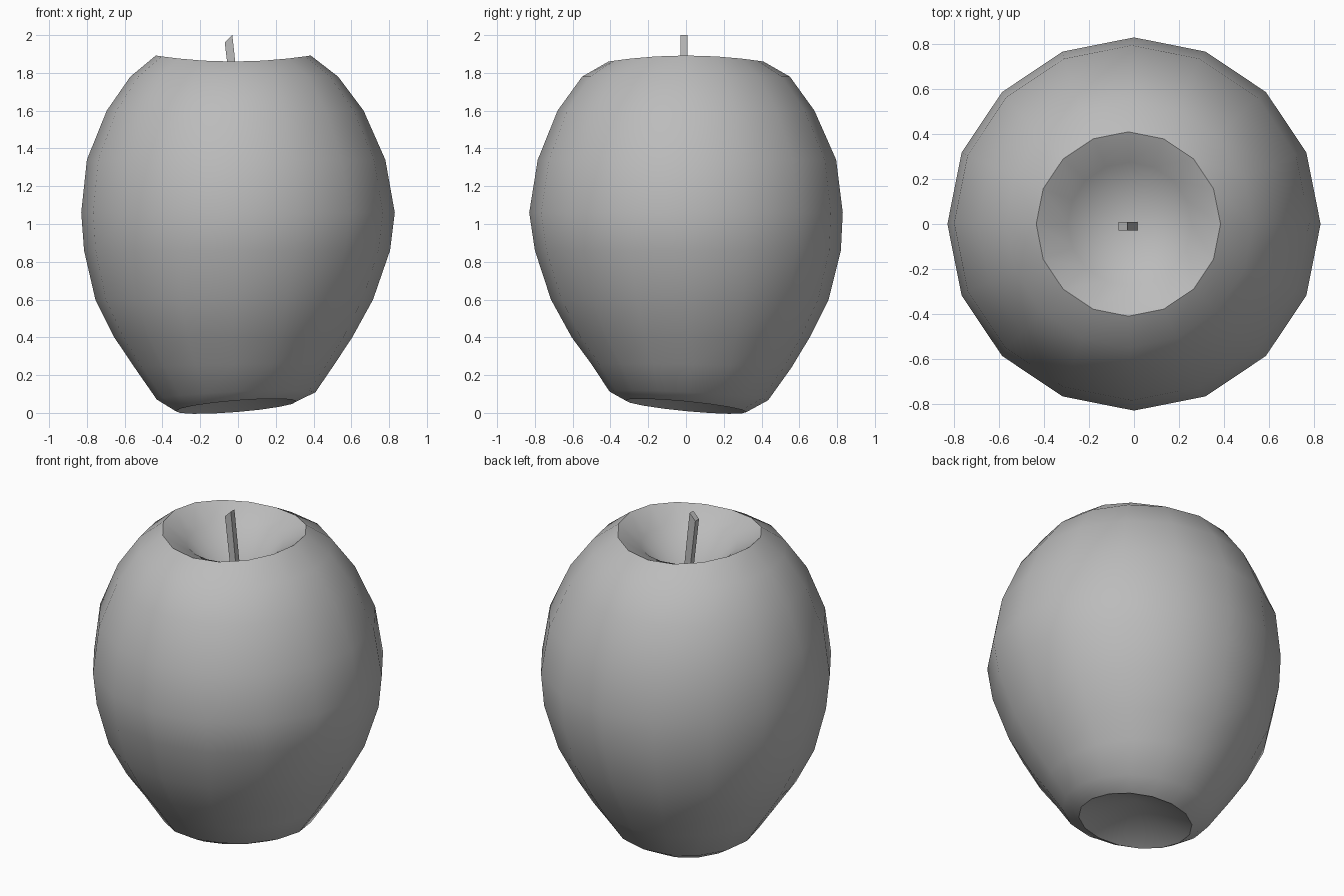
import bpy, bmesh, math
from mathutils import Vector

cube = bpy.data.objects.get("Cube")
if cube:
    bpy.data.objects.remove(cube)

SIDES = 16


def material(name, value):
    mat = bpy.data.materials.new(name)
    mat.use_nodes = True
    colour = (value, value, value, 1)
    mat.diffuse_color = colour
    mat.node_tree.nodes["Principled BSDF"].inputs["Base Color"].default_value = colour
    return mat


grey = material("plain grey", 0.5)


def finish(name, bm, angle):
    bmesh.ops.recalc_face_normals(bm, faces=bm.faces)
    mesh = bpy.data.meshes.new(name)
    bm.to_mesh(mesh)
    bm.free()
    mesh.materials.append(grey)
    obj = bpy.data.objects.new(name, mesh)
    bpy.context.collection.objects.link(obj)
    bpy.ops.object.select_all(action="DESELECT")
    obj.select_set(True)
    bpy.context.view_layer.objects.active = obj
    bpy.ops.object.shade_smooth_by_angle(angle=math.radians(angle))
    return obj


def skin(bm, rings):
    for low, high in zip(rings, rings[1:]):
        n = len(low)
        for i in range(n):
            j = (i + 1) % n
            bm.faces.new((low[i], low[j], high[j], high[i]))


def cap(bm, ring, tip):
    apex = bm.verts.new(tip)
    for i, v in enumerate(ring):
        bm.faces.new((v, ring[(i + 1) % len(ring)], apex))


# Fruit: lathed rings (radius, height, centre x, centre y, tilt, saddle)
profile = [
    (0.32, 0.035, -0.01, 0.0, 0.04, 0),
    (0.42, 0.09, -0.01, 0.015, 0.03, 0),
    (0.53, 0.25, -0.02, 0.03, 0.01, 0),
    (0.63, 0.40, -0.025, 0.025, 0, 0),
    (0.735, 0.60, -0.02, 0.02, 0, 0),
    (0.81, 0.86, -0.005, 0.01, 0, 0),
    (0.83, 1.06, 0, 0, 0, 0),
    (0.79, 1.34, -0.01, 0.005, 0, 0),
    (0.68, 1.60, -0.015, 0, 0, 0),
    (0.55, 1.78, -0.02, 0, 0, 0),
    (0.41, 1.876, -0.025, 0, 0, 0.016),
    (0.275, 1.80, -0.02, 0, 0, 0),
]
bm = bmesh.new()
rings = []
for r, z, cx, cy, tilt, saddle in profile:
    ring = []
    for i in range(SIDES):
        a = 2 * math.pi * i / SIDES
        dz = tilt * math.cos(a + math.radians(50)) + saddle * math.cos(2 * a)
        ring.append(bm.verts.new((cx + r * math.cos(a), cy + r * math.sin(a), z + dz)))
    rings.append(ring)
skin(bm, rings)
cap(bm, rings[0], (-0.01, 0, 0.17))
cap(bm, rings[-1], (-0.01, -0.01, 1.55))
finish("fruit_body", bm, 40)

# Stem: leaning four-sided stick with a slanted tip
bm = bmesh.new()
corners = [(-0.02, -0.018), (0.02, -0.018), (0.02, 0.018), (-0.02, 0.018)]
base, tip = Vector((0.0, -0.01, 1.54)), Vector((-0.05, -0.01, 1.98))
rings = [
    [bm.verts.new((c.x + x, c.y + y, c.z + x * slant)) for x, y in corners]
    for c, slant in ((base, 0), (tip, 1))
]
skin(bm, rings)
for ring in rings:
    bm.faces.new(ring)
finish("stem", bm, 30)
